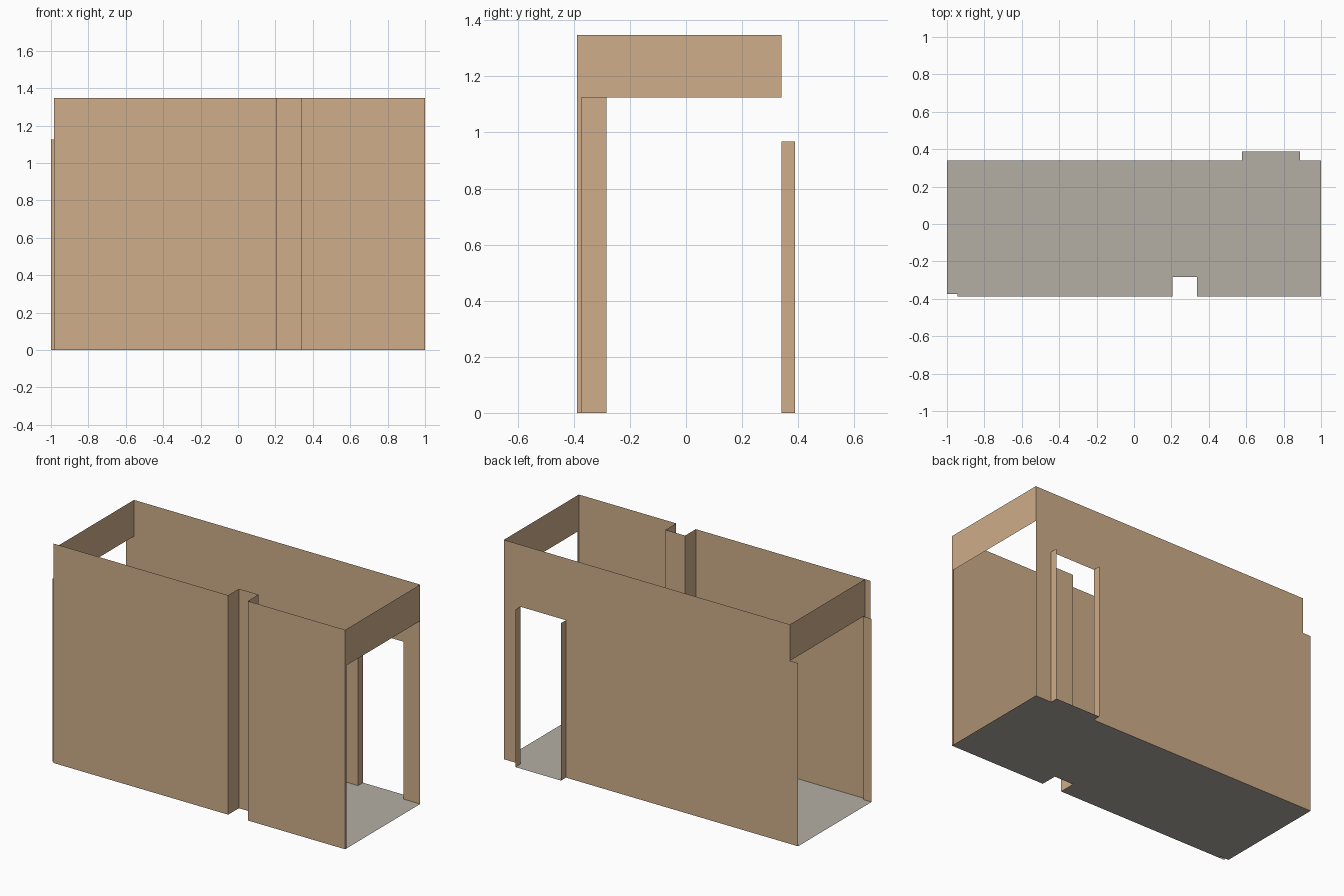
import bpy
import bmesh

if "Cube" in bpy.data.objects:
    bpy.data.objects.remove(bpy.data.objects["Cube"])


def srgb(r, g, b):
    def lin(c):
        c /= 255
        return c / 12.92 if c <= 0.04045 else ((c + 0.055) / 1.055) ** 2.4
    return (lin(r), lin(g), lin(b), 1)


def material(name, colour):
    m = bpy.data.materials.new(name)
    m.diffuse_color = colour
    m.use_nodes = True
    m.node_tree.nodes["Principled BSDF"].inputs["Base Color"].default_value = m.diffuse_color
    return m


TAN = material("tan_wall", srgb(207, 173, 138))
GREY = material("warm_grey_floor", srgb(180, 174, 164))

FRONT, BACK, PORCH = -0.388, 0.34, 0.388    # y of front wall, back wall, door sill
NOTCH_Y, JAMB_Y = -0.284, -0.373
NOTCH_L, NOTCH_R = 0.205, 0.338             # recess in the front wall
DOOR_L, DOOR_R, DOOR_H = 0.578, 0.888, 0.967
INSET = -0.945                              # x of the left header
HEAD, TOP = 1.125, 1.348                    # opening height, wall height


def add_object(name, polygons, mat):
    bm = bmesh.new()
    for poly in polygons:
        bm.faces.new([bm.verts.new(p) for p in poly])
    bmesh.ops.remove_doubles(bm, verts=bm.verts, dist=1e-5)
    mesh = bpy.data.meshes.new(name)
    bm.to_mesh(mesh)
    bm.free()
    mesh.materials.append(mat)
    obj = bpy.data.objects.new(name, mesh)
    bpy.context.collection.objects.link(obj)
    return obj


def sheet_wall(name, path, z0, z1):
    """Thin wall rising along a plan path; its outside is right of the path."""
    add_object(name, [[(*a, z0), (*b, z0), (*b, z1), (*a, z1)]
                      for a, b in zip(path, path[1:])], TAN)


# Floor following the plan, with recess, corner step and door sill
plan = [(INSET, FRONT), (NOTCH_L, FRONT), (NOTCH_L, NOTCH_Y), (NOTCH_R, NOTCH_Y),
        (NOTCH_R, FRONT), (1, FRONT), (1, BACK), (DOOR_R, BACK), (DOOR_R, PORCH),
        (DOOR_L, PORCH), (DOOR_L, BACK), (-1, BACK), (-1, JAMB_Y), (INSET, JAMB_Y)]
add_object("floor", [[(x, y, 0) for x, y in plan]], GREY)

# Front wall with full-height recess
sheet_wall("front_wall", [(-0.983, FRONT), (NOTCH_L, FRONT), (NOTCH_L, NOTCH_Y),
                          (NOTCH_R, NOTCH_Y), (NOTCH_R, FRONT), (1, FRONT)], 0, TOP)

# Back wall with doorway and stepped left end
profile = [(1, 0), (DOOR_R, 0), (DOOR_R, DOOR_H), (DOOR_L, DOOR_H), (DOOR_L, 0),
           (-1, 0), (-1, HEAD), (INSET, HEAD), (INSET, TOP), (1, TOP)]
add_object("back_wall", [[(x, BACK, z) for x, z in profile]], TAN)

# Door jambs
sheet_wall("door_jamb_right", [(DOOR_R, BACK), (DOOR_R, PORCH)], 0, DOOR_H)
sheet_wall("door_jamb_left", [(DOOR_L, PORCH), (DOOR_L, BACK)], 0, DOOR_H)

# Headers over the open ends
sheet_wall("right_header", [(1, FRONT), (1, BACK)], HEAD, TOP)
sheet_wall("left_header", [(INSET, BACK), (INSET, FRONT)], HEAD, TOP)

# Narrow jambs at the front corners of the open ends
sheet_wall("right_end_jamb", [(1, FRONT), (1, JAMB_Y)], 0, HEAD)
sheet_wall("left_end_jamb", [(-1, JAMB_Y), (INSET, JAMB_Y), (INSET, FRONT)], 0, HEAD)
